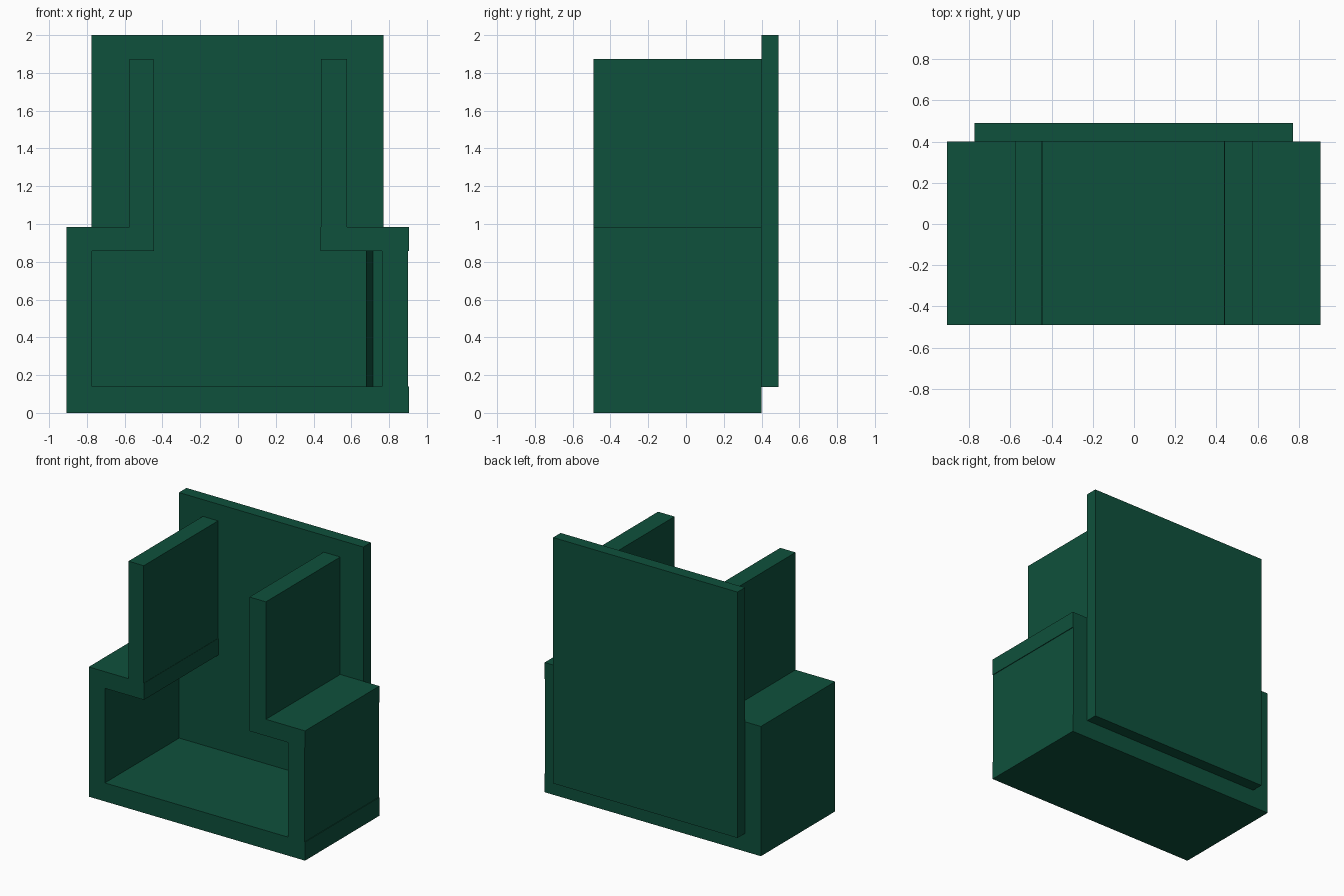
import bpy, bmesh

if "Cube" in bpy.data.objects:
    bpy.data.objects.remove(bpy.data.objects["Cube"])

green = bpy.data.materials.new("dark_green")
green.diffuse_color = (0.0045, 0.082, 0.045, 1)
green.use_nodes = True
green.node_tree.nodes["Principled BSDF"].inputs["Base Color"].default_value = green.diffuse_color

FRONT, BACK = -0.49, 0.40


def prism(name, outline, z0, z1):
    """Extrude an xy outline (counter-clockwise) from z0 to z1."""
    bm = bmesh.new()
    face = bm.faces.new([bm.verts.new((x, y, z0)) for x, y in outline])
    out = bmesh.ops.extrude_face_region(bm, geom=[face])["geom"]
    verts = [v for v in out if isinstance(v, bmesh.types.BMVert)]
    bmesh.ops.translate(bm, verts=verts, vec=(0, 0, z1 - z0))
    bmesh.ops.recalc_face_normals(bm, faces=bm.faces)
    mesh = bpy.data.meshes.new(name)
    bm.to_mesh(mesh)
    bm.free()
    mesh.materials.append(green)
    obj = bpy.data.objects.new(name, mesh)
    bpy.context.collection.objects.link(obj)
    return obj


def box(name, x0, x1, z0, z1, y0=FRONT, y1=BACK):
    return prism(name, [(x0, y0), (x1, y0), (x1, y1), (x0, y1)], z0, z1)


# Channel floor and side walls (right wall sits slightly inside the floor edge)
box("floor", -0.908, 0.905, 0, 0.14)
box("left_wall", -0.908, -0.773, 0.14, 0.857)
box("right_wall", 0.762, 0.90, 0.14, 0.857)

# Inward shelves over the channel
box("left_shelf", -0.908, -0.445, 0.857, 0.983)
box("right_shelf", 0.438, 0.905, 0.857, 0.983)

# Upright guides on the inner edges of the shelves
box("left_guide", -0.575, -0.447, 0.983, 1.873)
box("right_guide", 0.439, 0.577, 0.983, 1.873)

# Back plate
box("back_plate", -0.775, 0.771, 0.137, 2.0, BACK, 0.49)

# Small slanted strip in the back right corner of the channel
prism("corner_strip", [(0.677, 0.30), (0.714, BACK), (0.677, BACK)], 0.14, 0.857)
